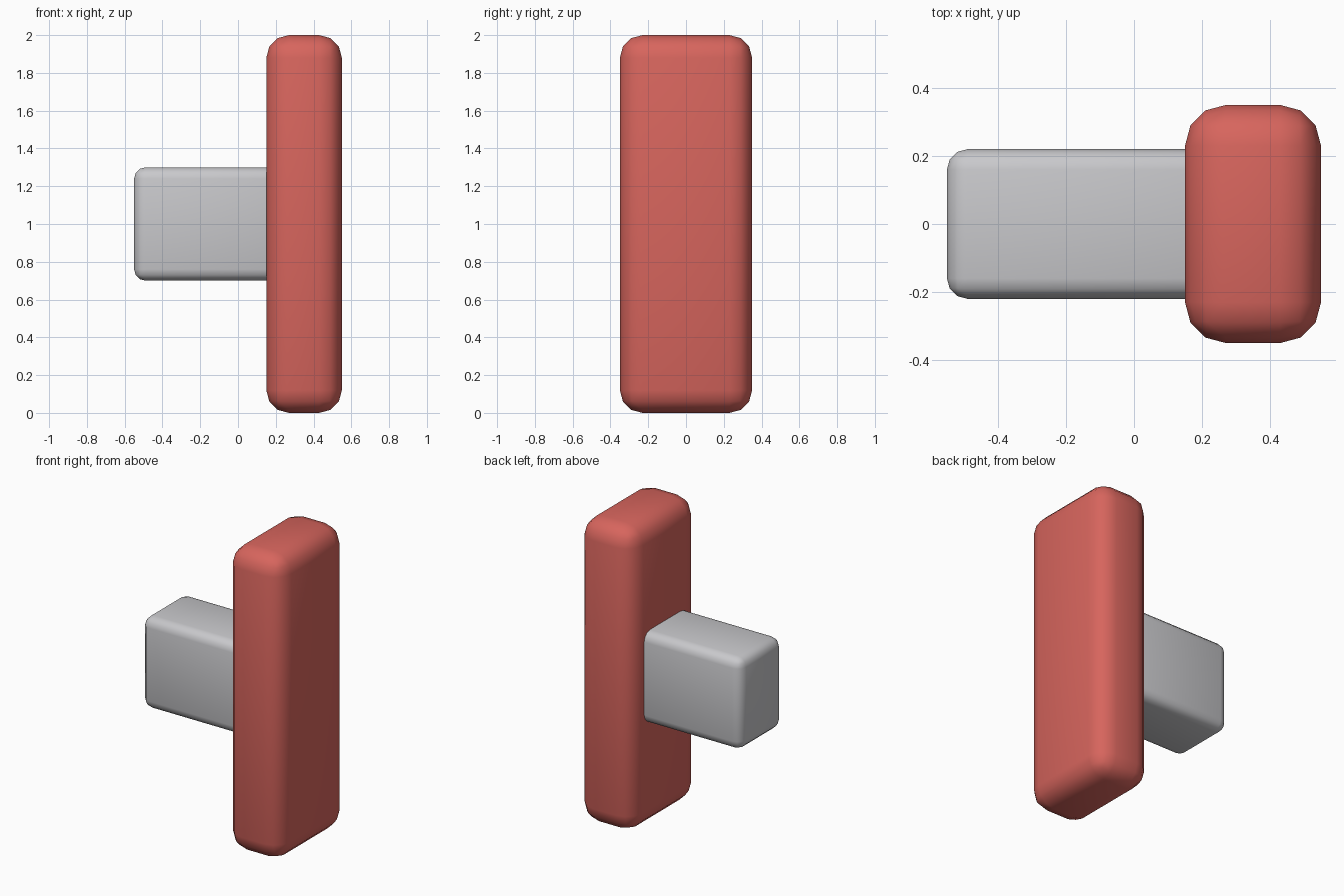
import bpy

default = bpy.data.objects.get("Cube")
if default:
    bpy.data.objects.remove(default, do_unlink=True)


def make_material(name, rgb):
    mat = bpy.data.materials.new(name)
    mat.use_nodes = True
    colour = (*rgb, 1.0)
    mat.diffuse_color = colour
    mat.node_tree.nodes["Principled BSDF"].inputs["Base Color"].default_value = colour
    return mat


def rounded_box(name, low, high, radius, mat):
    """Box between two corners with rounded, smooth-shaded edges."""
    centre = [(a + b) / 2 for a, b in zip(low, high)]
    bpy.ops.mesh.primitive_cube_add(size=1, location=centre)
    obj = bpy.context.object
    obj.name = name
    obj.scale = [b - a for a, b in zip(low, high)]
    bpy.ops.object.transform_apply(location=False, rotation=False, scale=True)
    bevel = obj.modifiers.new("Rounded edges", "BEVEL")
    bevel.width = radius
    bevel.segments = 3
    bpy.ops.object.shade_smooth()
    obj.data.materials.append(mat)
    return obj


red = make_material("soft red", (0.68, 0.13, 0.11))
grey = make_material("light grey", (0.58, 0.58, 0.60))

# Tall upright pad
rounded_box("upright_pad", (0.15, -0.35, 0), (0.55, 0.35, 2), 0.12, red)

# Mounting block, with its inner end sunk into the pad
rounded_box("mounting_block", (-0.55, -0.22, 0.7), (0.25, 0.22, 1.3), 0.06, grey)
